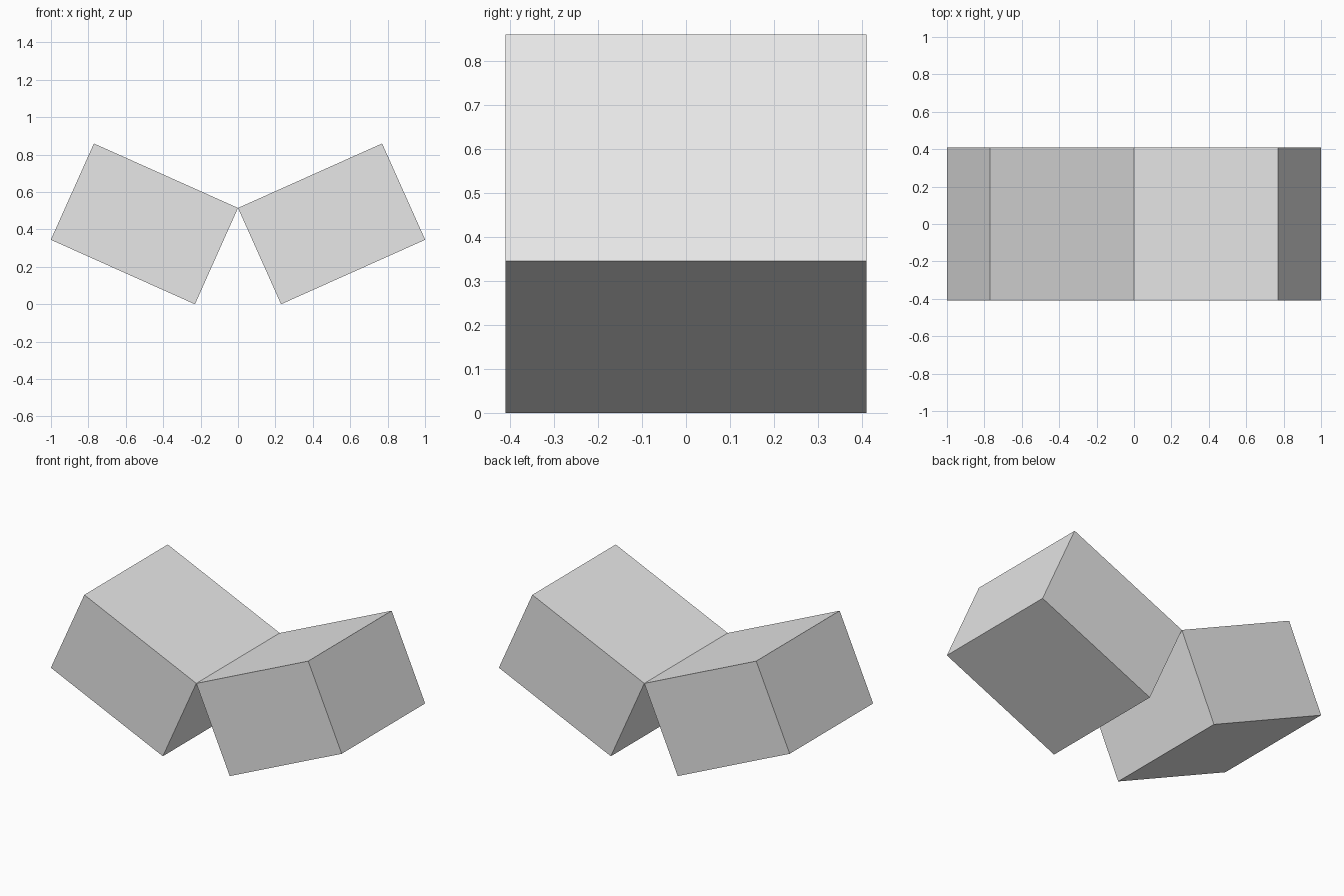
import bpy, bmesh, math
from mathutils import Matrix, Vector

cube = bpy.data.objects.get("Cube")
if cube:
    bpy.data.objects.remove(cube, do_unlink=True)

LENGTH, DEPTH, HEIGHT = 0.844, 0.82, 0.564
TILT = math.radians(24.1)
HINGE = Vector((0, 0, HEIGHT * math.cos(TILT)))

# Single plain grey
grey = bpy.data.materials.new("light grey")
grey.use_nodes = True
colour = (0.8, 0.8, 0.8, 1)
grey.diffuse_color = colour
grey.node_tree.nodes["Principled BSDF"].inputs["Base Color"].default_value = colour


def tilted_block(name, side):
    """Box hanging from the shared top edge, its outer end tilted upwards."""
    bm = bmesh.new()
    bmesh.ops.create_cube(bm, size=1)
    bmesh.ops.scale(bm, vec=(LENGTH, DEPTH, HEIGHT), verts=bm.verts)
    bmesh.ops.translate(bm, vec=(side * LENGTH / 2, 0, -HEIGHT / 2), verts=bm.verts)
    turn = Matrix.Rotation(-side * TILT, 4, 'Y')
    bmesh.ops.transform(bm, matrix=Matrix.Translation(HINGE) @ turn, verts=bm.verts)
    mesh = bpy.data.meshes.new(name)
    bm.to_mesh(mesh)
    bm.free()
    mesh.materials.append(grey)
    bpy.context.collection.objects.link(bpy.data.objects.new(name, mesh))


# Two blocks meeting along one edge
tilted_block("left_block", 1)
tilted_block("right_block", -1)
